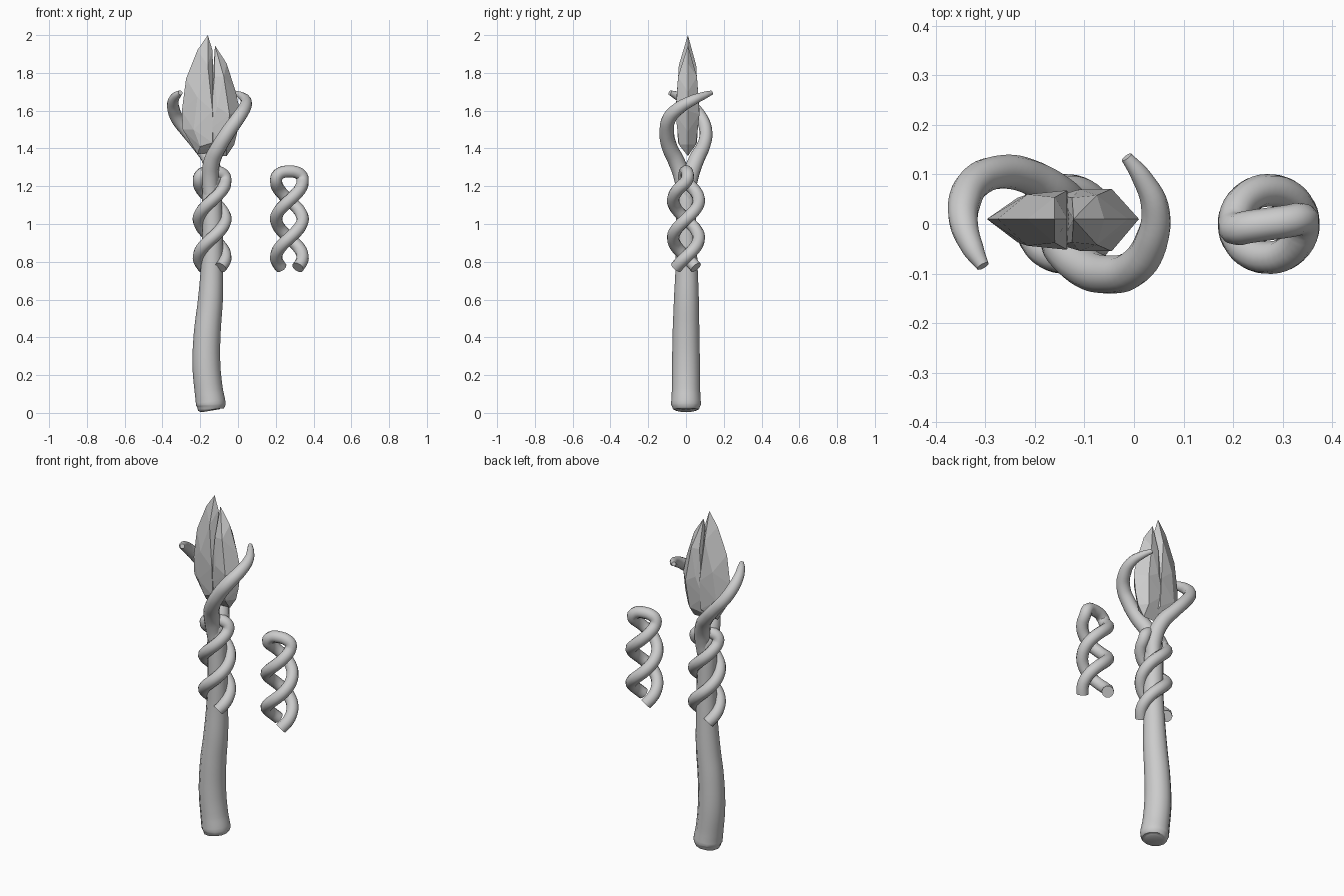
import bpy, bmesh, math


def tube(name, pts, sides=4, steps=5):
    """Smooth tapered tube through (x, y, z, radius) points."""
    cu = bpy.data.curves.new(name + "_path", 'CURVE')
    cu.dimensions = '3D'
    cu.bevel_depth = 1.0
    cu.bevel_resolution = sides
    cu.resolution_u = steps
    cu.use_fill_caps = True
    cu.twist_mode = 'MINIMUM'
    sp = cu.splines.new('BEZIER')
    sp.bezier_points.add(len(pts) - 1)
    for bp, (x, y, z, r) in zip(sp.bezier_points, pts):
        bp.co = (x, y, z)
        bp.radius = r
        bp.handle_left_type = bp.handle_right_type = 'AUTO'
    tmp = bpy.data.objects.new(name + "_path", cu)
    bpy.context.collection.objects.link(tmp)
    dg = bpy.context.evaluated_depsgraph_get()
    me = bpy.data.meshes.new_from_object(tmp.evaluated_get(dg))
    bpy.data.objects.remove(tmp)
    me.name = name
    ob = bpy.data.objects.new(name, me)
    bpy.context.collection.objects.link(ob)
    bm = bmesh.new()
    bm.from_mesh(me)
    bmesh.ops.remove_doubles(bm, verts=bm.verts, dist=0.0005)
    bm.to_mesh(me)
    bm.free()
    bpy.ops.object.select_all(action='DESELECT')
    ob.select_set(True)
    bpy.context.view_layer.objects.active = ob
    bpy.ops.object.shade_smooth_by_angle(angle=math.radians(50))
    return ob


def shard(name, ridge, sides):
    """Faceted crystal: ridge points (x, z) on the middle, side points (x, y, z) mirrored front/back."""
    bm = bmesh.new()
    for x, z in ridge:
        bm.verts.new((x, 0.01, z))
    for x, y, z in sides:
        bm.verts.new((x, 0.008 + y, z))
        bm.verts.new((x, 0.008 - y, z))
    res = bmesh.ops.convex_hull(bm, input=bm.verts)
    loose = [v for v in bm.verts if not v.link_faces]
    bmesh.ops.delete(bm, geom=loose, context='VERTS')
    bmesh.ops.recalc_face_normals(bm, faces=bm.faces)
    me = bpy.data.meshes.new(name)
    bm.to_mesh(me)
    bm.free()
    ob = bpy.data.objects.new(name, me)
    bpy.context.collection.objects.link(ob)
    return ob


# Wooden handle, narrowing under the vines
tube("handle", [
    (-0.142, 0.0, 0.012, 0.045), (-0.143, 0.0, 0.018, 0.068), (-0.144, 0.0, 0.045, 0.079),
    (-0.155, 0.0, 0.12, 0.075), (-0.167, 0.0, 0.25, 0.074),
    (-0.163, 0.0, 0.42, 0.071), (-0.146, 0.002, 0.6, 0.066),
    (-0.138, 0.003, 0.78, 0.058), (-0.135, 0.0, 0.95, 0.054),
    (-0.138, 0.0, 1.12, 0.053), (-0.14, 0.0, 1.24, 0.045), (-0.14, 0.0, 1.29, 0.015)])

# Two branches that curl around the crystal
tube("right_branch", [
    (-0.14, -0.005, 1.12, 0.04), (-0.148, -0.018, 1.24, 0.045), (-0.138, -0.05, 1.33, 0.044),
    (-0.1, -0.088, 1.41, 0.041), (-0.05, -0.102, 1.49, 0.039),
    (0.0, -0.088, 1.56, 0.037), (0.035, -0.035, 1.615, 0.034),
    (0.042, 0.035, 1.655, 0.028), (0.015, 0.095, 1.68, 0.02), (-0.015, 0.135, 1.695, 0.012)])
tube("left_branch", [
    (-0.13, 0.005, 1.12, 0.04), (-0.125, 0.02, 1.24, 0.045), (-0.15, 0.055, 1.34, 0.042),
    (-0.21, 0.095, 1.42, 0.036), (-0.27, 0.105, 1.49, 0.034),
    (-0.32, 0.085, 1.555, 0.034), (-0.342, 0.045, 1.61, 0.033),
    (-0.343, 0.0, 1.65, 0.029), (-0.325, -0.05, 1.68, 0.022), (-0.305, -0.085, 1.695, 0.013)])


# Vine: two helix strands joined by an arch at the top
def strand(cx, phase):
    out = []
    for i in range(15):
        t = i / 14
        z = 0.77 + 0.455 * t
        a = phase + math.radians(-50 + 410 * t)
        out.append((cx + 0.07 * math.cos(a), 0.068 * math.sin(a), z, 0.033))
    return out


def vine(name, cx):
    arch = [(cx + 0.066, 0.01, 1.252, 0.033), (cx + 0.042, 0.006, 1.272, 0.033),
            (cx, 0.0, 1.278, 0.033),
            (cx - 0.042, -0.006, 1.272, 0.033), (cx - 0.066, -0.01, 1.252, 0.033)]
    tube(name, strand(cx, 0) + arch + strand(cx, math.pi)[::-1], sides=3, steps=3)


vine("staff_vine", -0.137)
vine("spare_vine", 0.272)

# Split crystal made of two faceted shards
shard("crystal_left",
      [(-0.16, 2.0), (-0.215, 1.92), (-0.275, 1.77), (-0.297, 1.6), (-0.293, 1.5),
       (-0.215, 1.37), (-0.135, 1.92), (-0.12, 1.38)],
      [(-0.215, 0.052, 1.67), (-0.235, 0.045, 1.5), (-0.135, 0.06, 1.6), (-0.16, 0.046, 1.84),
       (-0.135, 0.05, 1.43), (-0.2, 0.036, 1.41)])
shard("crystal_right",
      [(-0.122, 1.945), (-0.06, 1.85), (-0.012, 1.7), (0.01, 1.6), (-0.003, 1.49),
       (-0.02, 1.42), (-0.06, 1.36), (-0.15, 1.36)],
      [(-0.15, 0.05, 1.5), (-0.125, 0.045, 1.78), (-0.045, 0.063, 1.58), (-0.075, 0.05, 1.78),
       (-0.06, 0.045, 1.42), (-0.15, 0.03, 1.4), (-0.11, 0.062, 1.62)])
